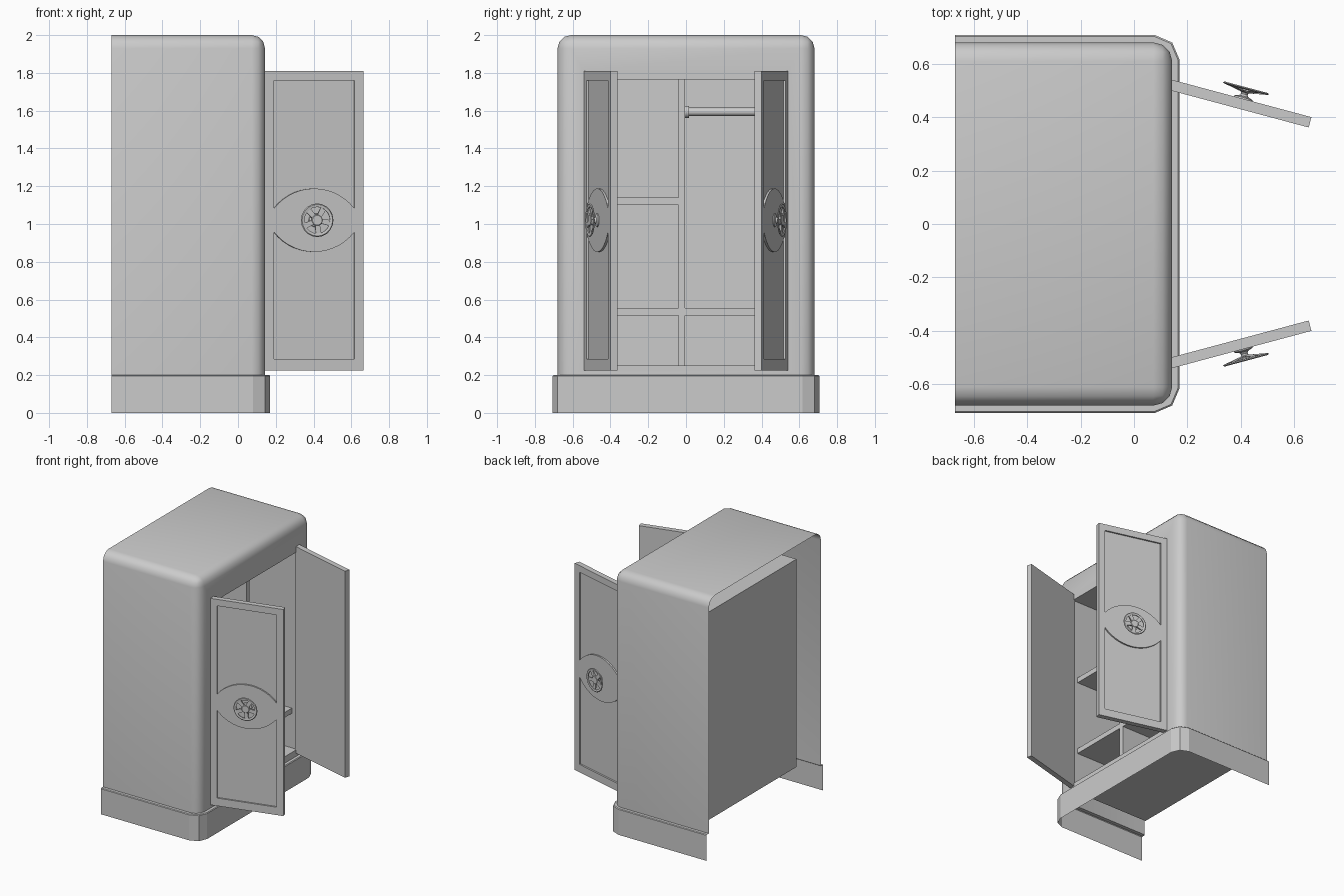
import bpy, bmesh, math
from mathutils import Vector, Matrix

if "Cube" in bpy.data.objects:
    bpy.data.objects.remove(bpy.data.objects["Cube"])

def finish(bm, name, smooth=None, recalc=True):
    if recalc:
        bmesh.ops.recalc_face_normals(bm, faces=bm.faces[:])
    me = bpy.data.meshes.new(name)
    bm.to_mesh(me)
    bm.free()
    ob = bpy.data.objects.new(name, me)
    bpy.context.collection.objects.link(ob)
    if smooth:
        bpy.context.view_layer.objects.active = ob
        ob.select_set(True)
        bpy.ops.object.shade_smooth_by_angle(angle=math.radians(smooth))
        ob.select_set(False)
    return ob

def add_box(bm, x0, x1, y0, y1, z0, z1):
    m = Matrix.Translation(((x0+x1)/2, (y0+y1)/2, (z0+z1)/2)) @ Matrix.Diagonal((x1-x0, y1-y0, z1-z0, 1))
    return bmesh.ops.create_cube(bm, size=1, matrix=m)["verts"]

def box(name, *dims):
    bm = bmesh.new()
    add_box(bm, *dims)
    return finish(bm, name)

def lathe(bm, profile, seg, closed=False):
    rings = [[bm.verts.new((r*math.cos(2*math.pi*i/seg), r*math.sin(2*math.pi*i/seg), h))
              for i in range(seg)] for r, h in profile]
    pairs = list(zip(rings, rings[1:])) + ([(rings[-1], rings[0])] if closed else [])
    for a, b in pairs:
        for i in range(seg):
            j = (i+1) % seg
            bm.faces.new((a[i], a[j], b[j], b[i]))
    if not closed:
        bm.faces.new(rings[0])
        bm.faces.new(rings[-1])

BACK, FRONT = -0.67, 0.143
OY, OZ0, OZ1 = 0.54, 0.225, 1.81      # door opening

# outer shell: rounded sheet, open at back and bottom, with a door opening
bm = bmesh.new()
add_box(bm, BACK, FRONT, -0.68, 0.68, 0.2, 2.0)
for f in [f for f in bm.faces if f.normal.x < -0.9 or f.normal.z < -0.9]:
    bm.faces.remove(f)
edges = [e for e in bm.edges if len(e.link_faces) == 2]
bmesh.ops.bevel(bm, geom=edges, offset=0.07, segments=3, profile=0.5, affect='EDGES')
bm.normal_update()
front = max((f for f in bm.faces if f.normal.x > 0.99), key=lambda f: f.calc_area())
outer = list(front.verts)
bm.faces.remove(front)
inner = [bm.verts.new((FRONT, math.copysign(OY, v.co.y), OZ1 if v.co.z > 1 else OZ0)) for v in outer]
for i in range(4):
    j = (i+1) % 4
    bm.faces.new((outer[i], outer[j], inner[j], inner[i]))
bmesh.ops.delete(bm, geom=[v for v in bm.verts if not v.link_faces], context='VERTS')
finish(bm, "cabinet_shell", 35)

# plinth: band with cut corners and a ledge running in to the shell
def band(front_x, half, r):
    a, b = 0.3*r, 0.3*r
    side = [(BACK, half), (front_x-r, half), (front_x-a, half-b), (front_x, half-r)]
    return side + [(x, -y) for x, y in reversed(side)]

bm = bmesh.new()
rows = [[bm.verts.new((x, y, z)) for x, y in band(fx, h, r)]
        for fx, h, r, z in ((0.17, 0.707, 0.09, 0), (0.17, 0.707, 0.09, 0.195),
                            (0.165, 0.702, 0.088, 0.2), (0.138, 0.675, 0.075, 0.2))]
for a, b in zip(rows, rows[1:]):
    for i in range(7):
        bm.faces.new((a[i+1], a[i], b[i], b[i+1]))
finish(bm, "plinth", 15, recalc=False)

# inner carcass, divider and shelves
IB, T, SF = -0.56, 0.03, 0.10
box("carcass_back", IB, IB+T, -OY, OY, OZ0, OZ1)
box("carcass_top", IB, FRONT, -OY, OY, 1.765, OZ1)
box("carcass_bottom", IB, FRONT, -OY, OY, 0.215, 0.25)
for s, n in ((-1, "left"), (1, "right")):
    y0, y1 = sorted((s*OY, s*(OY-T)))
    box("carcass_side_" + n, IB, FRONT, y0, y1, OZ0, OZ1)
box("divider", IB+T, SF, -0.04, -0.005, 0.25, 1.765)
box("upper_shelf", IB+T, SF, -0.51, -0.04, 1.10, 1.14)
box("lower_shelf_left", IB+T, SF, -0.51, -0.04, 0.515, 0.555)
box("lower_shelf_right", IB+T, SF, -0.005, 0.51, 0.515, 0.555)

# hanging rail with end flanges
bm = bmesh.new()
lathe(bm, [(0.032, 0), (0.032, 0.022), (0.022, 0.022), (0.022, 0.493), (0.032, 0.493), (0.032, 0.515)], 20)
bm.transform(Matrix.Translation((-0.21, -0.005, 1.594)) @ Matrix.Rotation(-math.pi/2, 4, 'X'))
finish(bm, "hanging_rail", 35)

# doors: local u = width, v = outward from the face, z = up
A = math.radians(15)
W, ZC = 0.54, 1.02

def door_matrix(s):
    u = Vector((math.cos(A), -s*math.sin(A), 0))
    out = Vector((math.sin(A), s*math.cos(A), 0))
    m = Matrix((u, out, Vector((0, 0, 1)))).transposed().to_4x4()
    m.translation = (FRONT, s*OY, 0)
    return m

def panel_loop(top):
    R, half, sag, n = 0.283, 0.22, 0.105, 14
    t = math.asin(half/R)
    sign = 1 if top else -1
    zend = 1.76 if top else 0.285
    arc = [(W/2 + R*math.sin(-t + 2*t*i/n),
            ZC + sign*(0.168 - R + R*math.cos(-t + 2*t*i/n))) for i in range(n+1)]
    return arc + [(W/2+half, zend), (W/2-half, zend)]

def ring(bm, pts, v):
    vs = [bm.verts.new((u, v, z)) for u, z in pts]
    return vs, [bm.edges.new((vs[i], vs[(i+1) % len(vs)])) for i in range(len(vs))]

def wall(bm, a, b):
    for i in range(len(a)):
        j = (i+1) % len(a)
        bm.faces.new((a[i], a[j], b[j], b[i]))
    bm.faces.new(b)

def make_door(s, name):
    m = door_matrix(s)
    bm = bmesh.new()
    rect = [(0, OZ0), (W, OZ0), (W, OZ1), (0, OZ1)]
    loops = [(rect, -0.04), (panel_loop(True), -0.012), (panel_loop(False), -0.012)]
    fronts, edges = [], []
    for pts, depth in loops:
        vs, es = ring(bm, pts, 0)
        fronts.append(vs)
        edges += es
    bmesh.ops.triangle_fill(bm, edges=edges, use_beauty=True, normal=(0, 1, 0))
    for vs, (pts, depth) in zip(fronts, loops):
        back = [bm.verts.new((u, depth, z)) for u, z in pts]
        wall(bm, vs, back)
    bm.transform(m)
    finish(bm, name + "_door", 30)

    # five-spoke hand wheel on a flared stem
    bm = bmesh.new()
    lathe(bm, [(0.036, 0), (0.034, 0.005), (0.018, 0.010), (0.013, 0.018), (0.015, 0.024),
               (0.03, 0.032), (0.03, 0.04), (0.026, 0.043)], 20)
    lathe(bm, [(0.070, 0.036), (0.084, 0.037), (0.089, 0.041), (0.084, 0.045), (0.070, 0.043)], 20, True)
    for k in range(5):
        vs = add_box(bm, 0.018, 0.074, -0.012, 0.012, 0.026, 0.041)
        for v in vs:
            if v.co.x > 0.05:
                v.co.y *= 1.3
                if v.co.z < 0.03:
                    v.co.z = 0.036
        bmesh.ops.rotate(bm, verts=vs, cent=(0, 0, 0), matrix=Matrix.Rotation(2*math.pi*k/5 + 0.2, 3, 'Z'))
    bm.transform(m @ Matrix.Translation((W/2 + 0.005, 0, ZC)) @ Matrix.Rotation(-math.pi/2, 4, 'X'))
    finish(bm, name + "_hand_wheel", 35)

make_door(-1, "left")
make_door(1, "right")
